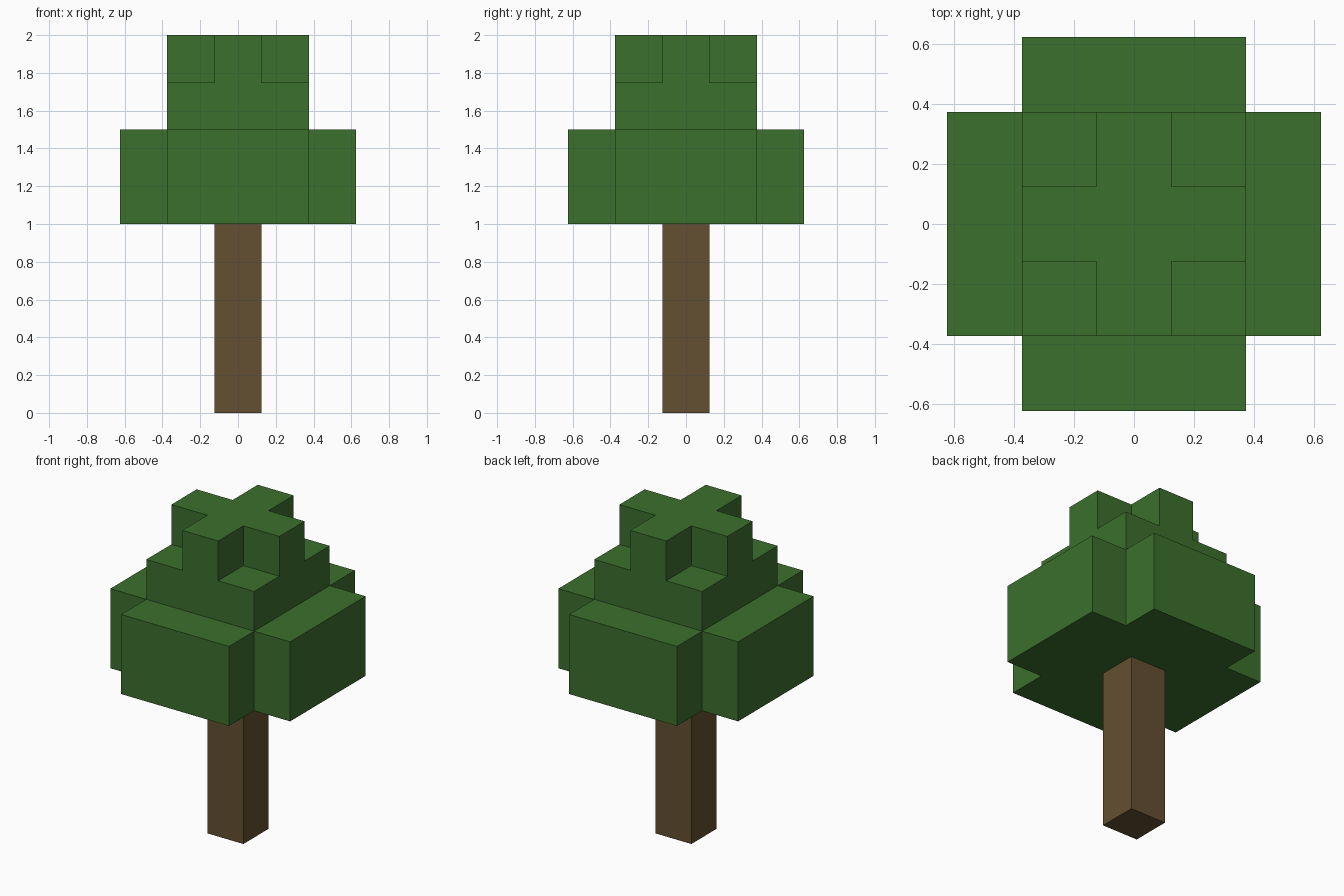
import bpy
import bmesh
from mathutils import Vector

cube = bpy.data.objects.get("Cube")
if cube:
    bpy.data.objects.remove(cube, do_unlink=True)

U = 0.25  # block size


def make_material(name, rgb):
    mat = bpy.data.materials.new(name)
    mat.use_nodes = True
    color = (*rgb, 1.0)
    mat.diffuse_color = color
    bsdf = mat.node_tree.nodes["Principled BSDF"]
    bsdf.inputs["Base Color"].default_value = color
    bsdf.inputs["Roughness"].default_value = 0.9
    return mat


def layer(level, reach, notched):
    """Square layer of blocks, optionally with its four corners left out."""
    span = range(-reach, reach + 1)
    return {(x, y, level) for x in span for y in span
            if not (notched and abs(x) == reach and abs(y) == reach)}


def build_blocks(name, cells, mat):
    """Outer skin of a set of blocks, with flat areas merged into single faces."""
    bm = bmesh.new()
    for cell in cells:
        center = Vector(cell) + Vector((0, 0, 0.5))
        for axis in range(3):
            for sign in (-1, 1):
                n = Vector((0, 0, 0))
                n[axis] = sign
                if tuple(int(c + d) for c, d in zip(cell, n)) in cells:
                    continue
                a = Vector((0, 0, 0))
                a[(axis + 1) % 3] = 0.5
                b = n.cross(a)
                mid = center + n / 2
                corners = (mid - a - b, mid + a - b, mid + a + b, mid - a + b)
                bm.faces.new([bm.verts.new(c * U) for c in corners])
    bmesh.ops.remove_doubles(bm, verts=bm.verts, dist=0.001)
    bmesh.ops.dissolve_limit(bm, angle_limit=0.01, verts=bm.verts, edges=bm.edges)
    bmesh.ops.recalc_face_normals(bm, faces=bm.faces)
    mesh = bpy.data.meshes.new(name)
    bm.to_mesh(mesh)
    bm.free()
    mesh.materials.append(mat)
    obj = bpy.data.objects.new(name, mesh)
    bpy.context.collection.objects.link(obj)
    return obj


bark = make_material("bark brown", (0.127, 0.080, 0.032))
leaf = make_material("leaf green", (0.045, 0.162, 0.026))

# Trunk: a column of four blocks
build_blocks("trunk", {(0, 0, z) for z in range(4)}, bark)

# Canopy: wide cross of two layers, square layer, small cross on top
canopy = layer(4, 2, True) | layer(5, 2, True) | layer(6, 1, False) | layer(7, 1, True)
build_blocks("leaf_canopy", canopy, leaf)
